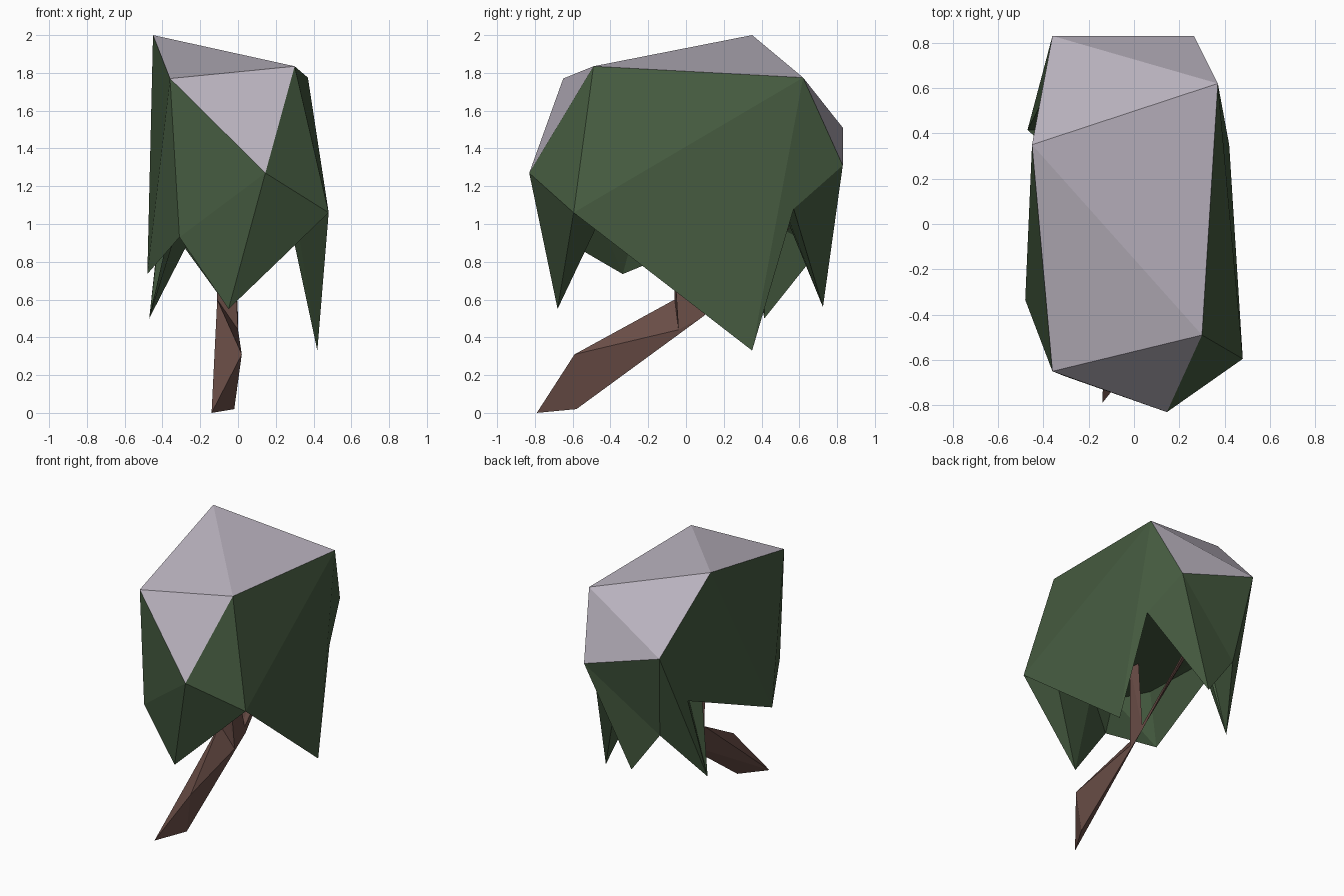
import bpy, bmesh
from mathutils import Vector

if "Cube" in bpy.data.objects:
    bpy.data.objects.remove(bpy.data.objects["Cube"])


def material(name, rgb):
    m = bpy.data.materials.new(name)
    m.diffuse_color = (*rgb, 1)
    m.use_nodes = True
    m.node_tree.nodes["Principled BSDF"].inputs["Base Color"].default_value = m.diffuse_color
    return m


SNOW = material("pale lilac snow", (0.50, 0.46, 0.53))
LEAF = material("dark green leaves", (0.061, 0.107, 0.052))
BARK = material("brown bark", (0.140, 0.073, 0.061))


def finish(bm, name, mats):
    bmesh.ops.recalc_face_normals(bm, faces=bm.faces)
    me = bpy.data.meshes.new(name)
    bm.to_mesh(me)
    bm.free()
    for m in mats:
        me.materials.append(m)
    ob = bpy.data.objects.new(name, me)
    bpy.context.collection.objects.link(ob)
    return ob


def loft(name, rings, mat):
    """Tapered limb through a list of triangular rings."""
    bm = bmesh.new()
    vs = [[bm.verts.new(p) for p in r] for r in rings]
    n = len(rings[0])
    for lo, hi in zip(vs, vs[1:]):
        for i in range(n):
            j = (i + 1) % n
            bm.faces.new((lo[i], lo[j], hi[j]))
            bm.faces.new((lo[i], hi[j], hi[i]))
    bm.faces.new(vs[0])
    bm.faces.new(vs[-1])
    return finish(bm, name, [mat])


# Crown: a-h are the upper corners, i-q the jagged hanging hem
P = dict(
    a=(-.45, .35, 2.0), b=(.30, -.49, 1.835), c=(-.36, -.65, 1.77),
    d=(.37, .62, 1.775), e=(.145, -.83, 1.27), f=(.48, -.595, 1.06),
    g=(-.36, .83, 1.51), h=(.265, .83, 1.31),
    i=(-.05, -.68, .55), j=(.42, .35, .33), k=(.36, .57, 1.08),
    l=(-.055, .725, .56), m=(-.28, .71, .87), n=(-.47, .415, .50),
    o=(-.40, .55, 1.10), p=(-.48, -.335, .735), q=(-.31, -.67, .93))
CAP = "adg dgh abd abc cbe"
SIDES = "bdf dfj djk dkh hkl ghm hml gmn gno goa aop apc cpq ceq eiq eif efb"
HEM = "ifjklmnopq"

bm = bmesh.new()
V = {key: bm.verts.new(co) for key, co in P.items()}
for slot, group in enumerate((CAP, SIDES)):
    for tri in group.split():
        bm.faces.new([V[ch] for ch in tri]).material_index = slot

# Hollow underside: hem pulled inward up to a ceiling
inner = [bm.verts.new((P[ch][0] * .72, P[ch][1] * .72, 1.08)) for ch in HEM]
for s in range(len(HEM)):
    t = (s + 1) % len(HEM)
    u, w = V[HEM[s]], V[HEM[t]]
    for tri in ((u, w, inner[t]), (u, inner[t], inner[s])):
        bm.faces.new(tri).material_index = 1
centre = bm.verts.new((0, 0, 1.08))
for s in range(len(HEM)):
    bm.faces.new((inner[s], inner[(s + 1) % len(HEM)], centre)).material_index = 1
finish(bm, "crown", [SNOW, LEAF])

# Leaning trunk, running on into the back of the crown
fork = [(-.11, -.06, .60), (0, .09, .51), (0, -.04, .44)]
loft("trunk", [
    [(-.14, -.79, 0), (-.02, -.58, .02), (.02, -.59, .31)],
    fork,
    [(-.09, .47, .98), (-.03, .55, .98), (-.02, .48, .92)]], BARK)

# Upright branch rising from the bend
loft("branch", [
    fork,
    [(-.11, -.08, 1.1), (-.04, .0, 1.1), (-.03, -.08, 1.1)]], BARK)
